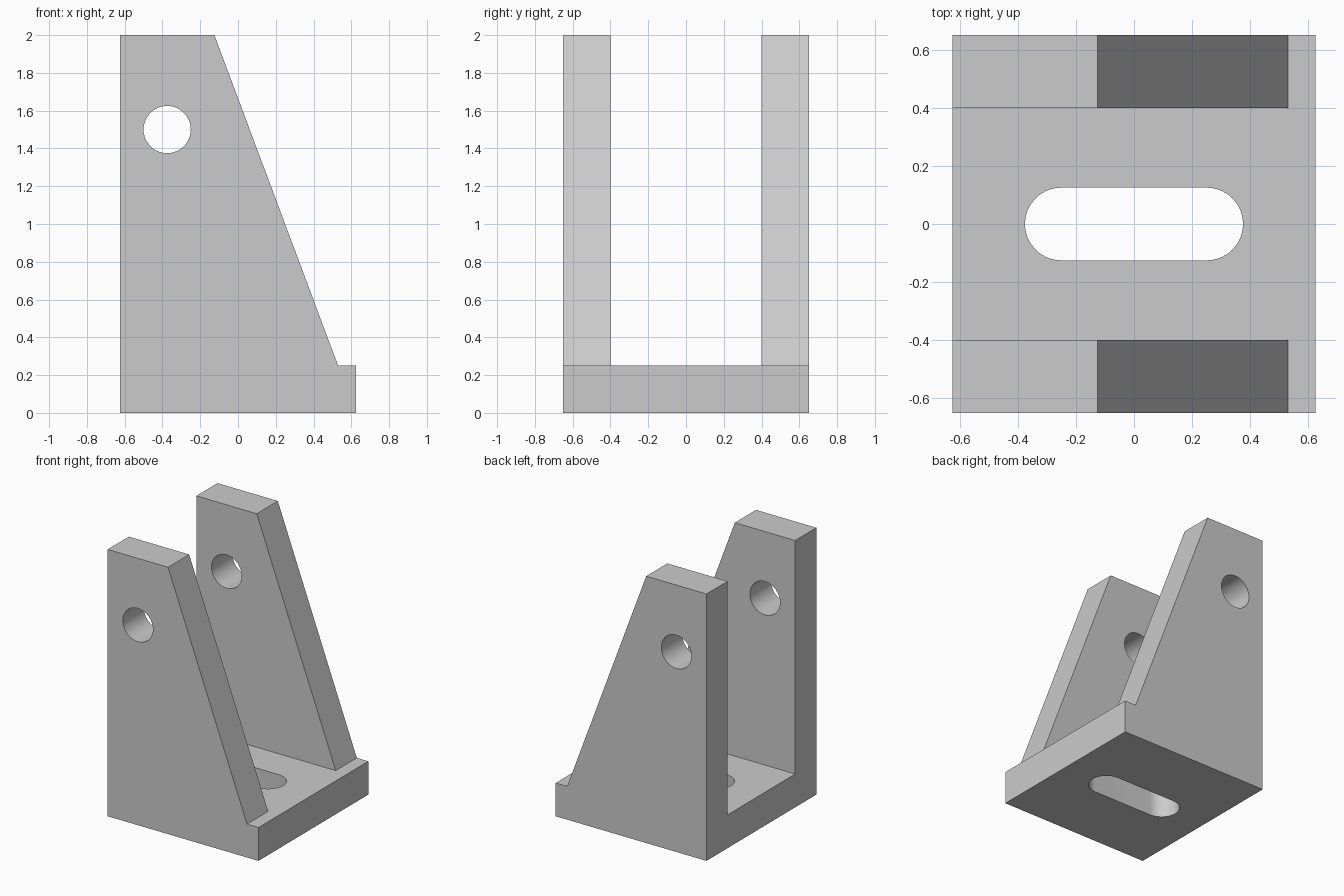
import bpy
import bmesh
import math

cube = bpy.data.objects.get("Cube")
if cube:
    bpy.data.objects.remove(cube, do_unlink=True)

grey = bpy.data.materials.new("plain_grey")
grey.use_nodes = True
colour = (0.6, 0.6, 0.6, 1)
grey.diffuse_color = colour
grey.node_tree.nodes["Principled BSDF"].inputs["Base Color"].default_value = colour


def extrude_outline(name, outline, direction):
    """Solid made by sweeping a closed outline of 3D points."""
    bm = bmesh.new()
    face = bm.faces.new([bm.verts.new(p) for p in outline])
    swept = bmesh.ops.extrude_face_region(bm, geom=[face])["geom"]
    verts = [g for g in swept if isinstance(g, bmesh.types.BMVert)]
    bmesh.ops.translate(bm, verts=verts, vec=direction)
    bmesh.ops.recalc_face_normals(bm, faces=bm.faces)
    mesh = bpy.data.meshes.new(name)
    bm.to_mesh(mesh)
    bm.free()
    mesh.materials.append(grey)
    obj = bpy.data.objects.new(name, mesh)
    bpy.context.collection.objects.link(obj)
    return obj


def arc(cx, cy, radius, start, sweep, steps):
    return [(cx + radius * math.cos(start + sweep * i / steps),
             cy + radius * math.sin(start + sweep * i / steps))
            for i in range(steps + 1)]


HALF_X, HALF_Y, BASE, INNER, R = 0.625, 0.65, 0.25, 0.4, 0.125

# Bracket body: side outline with sloping edge and small foot, swept across
side = [(-HALF_X, 0), (HALF_X, 0), (HALF_X, BASE), (0.53, BASE),
        (-0.125, 2), (-HALF_X, 2)]
bracket = extrude_outline("clevis_bracket", [(x, -HALF_Y, z) for x, z in side],
                          (0, 2 * HALF_Y, 0))

# Channel between the two cheeks
channel = [(-1, -INNER), (1, -INNER), (1, INNER), (-1, INNER)]
channel_cutter = extrude_outline("channel_cutter",
                                 [(x, y, BASE) for x, y in channel], (0, 0, 2))

# Pin hole through both cheeks
pin = arc(-0.375, 1.5, R, 0, 2 * math.pi, 64)[:-1]
pin_cutter = extrude_outline("pin_hole_cutter", [(x, -1, z) for x, z in pin],
                             (0, 2, 0))

# Rounded slot through the base
slot = (arc(0.25, 0, R, -math.pi / 2, math.pi, 32)
        + arc(-0.25, 0, R, math.pi / 2, math.pi, 32))
slot_cutter = extrude_outline("slot_cutter", [(x, y, -0.5) for x, y in slot],
                              (0, 0, 1))

for cutter in (channel_cutter, pin_cutter, slot_cutter):
    cut = bracket.modifiers.new(cutter.name, "BOOLEAN")
    cut.operation = "DIFFERENCE"
    cut.solver = "EXACT"
    cut.object = cutter
    cutter.hide_render = True
    cutter.hide_set(True)

# Apply the cuts, then keep sharp edges around the smooth bores
bpy.ops.object.select_all(action="DESELECT")
bracket.select_set(True)
bpy.context.view_layer.objects.active = bracket
for modifier in list(bracket.modifiers):
    bpy.ops.object.modifier_apply(modifier=modifier.name)
for cutter in (channel_cutter, pin_cutter, slot_cutter):
    bpy.data.objects.remove(cutter, do_unlink=True)
bpy.ops.object.shade_smooth_by_angle(angle=math.radians(30))
